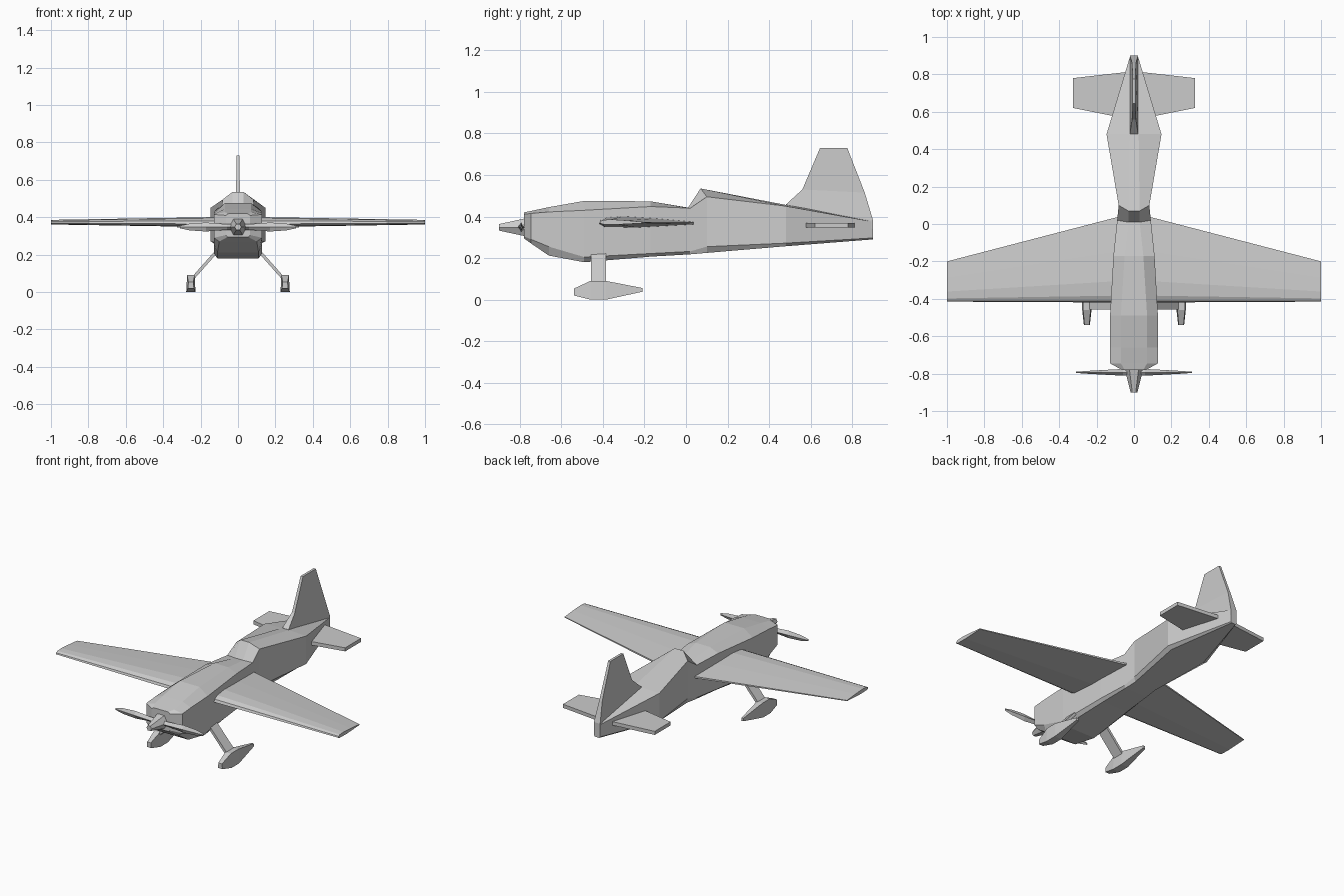
import bpy
import bmesh
import math
from mathutils import Matrix

if "Cube" in bpy.data.objects:
    bpy.data.objects.remove(bpy.data.objects["Cube"])


def make_object(name, bm):
    bmesh.ops.recalc_face_normals(bm, faces=bm.faces)
    mesh = bpy.data.meshes.new(name)
    bm.to_mesh(mesh)
    bm.free()
    obj = bpy.data.objects.new(name, mesh)
    bpy.context.collection.objects.link(obj)
    return obj


def loft(name, rings):
    """Skin a run of equal-length point rings and cap both ends."""
    bm = bmesh.new()
    vs = [[bm.verts.new(p) for p in ring] for ring in rings]
    n = len(rings[0])
    for a, b in zip(vs, vs[1:]):
        for i in range(n):
            j = (i + 1) % n
            bm.faces.new((a[i], a[j], b[j], b[i]))
    bm.faces.new(vs[0])
    bm.faces.new(vs[-1])
    return make_object(name, bm)


# Fuselage stations: y of top, y of sides, top half width, top z,
# side half width, upper side z, lower side z, bottom half width, bottom z
stations = [
    (-.78, -.78, .05, .42, .065, .41, .305, .055, .295),
    (-.745, -.745, .07, .427, .128, .415, .29, .10, .27),
    (-.66, -.66, .07, .445, .128, .422, .255, .11, .212),
    (-.49, -.49, .07, .475, .128, .43, .205, .11, .18),
    (-.17, -.17, .05, .473, .11, .448, .222, .09, .207),
    (.01, .02, .03, .443, .09, .44, .232, .08, .218),
    (.07, .10, .03, .535, .082, .495, .255, .075, .225),
    (.48, .48, .025, .456, .147, .45, .272, .12, .257),
    (.90, .90, .012, .382, .02, .375, .297, .015, .29),
]
rings = []
for yt, ys, a, zt, w, zu, zl, b, zb in stations:
    half = [(a, yt, zt), (w, ys, zu), (w, ys, zl), (b, ys, zb)]
    rings.append(half + [(-x, y, z) for x, y, z in reversed(half)])
loft("fuselage", rings)

# Wing: one airfoil stretched between the tips
airfoil = [(0, -.2), (.015, .35), (.08, .8), (.25, 1), (.6, .65), (1, .1),
           (1, -.25), (.4, -.75), (.06, -.65)]


def wing_ring(x, front, back, z, h):
    return [(x, front + (back - front) * t, z + h * k) for t, k in airfoil]


loft("wing", [wing_ring(-1, -.415, -.2, .372, .014),
              wing_ring(0, -.42, .06, .37, .033),
              wing_ring(1, -.415, -.2, .372, .014)])

# Tailplane: flat tapered slab
loft("tailplane", [[(x, f, .346), (x, f, .369), (x, b, .369), (x, b, .346)]
                   for x, f, b in ((-.325, .62, .78), (0, .555, .817), (.325, .62, .78))])

# Fin: wide root fillet narrowing to a thin blade
loft("tail_fin", [[(-w, f, zf), (w, f, zf), (w, b, zb), (-w, b, zb)]
                  for w, f, zf, b, zb in ((.022, .48, .44, .90, .34),
                                          (.022, .48, .457, .90, .382),
                                          (.010, .56, .53, .86, .515),
                                          (.008, .645, .73, .776, .73))])

# Propeller: diamond section blades swelling at mid length
PROP_Z = .348
blade = [(.31, .007, .003), (.26, .018, .007), (.17, .024, .012), (.06, .015, .018)]
span = [(-x, h, t) for x, h, t in blade] + blade[::-1]
loft("propeller", [[(x, -.793 - t, PROP_Z), (x, -.793, PROP_Z + h),
                    (x, -.793 + t, PROP_Z), (x, -.793, PROP_Z - h)]
                   for x, h, t in span])

# Spinner: six-sided blunt cone
bm = bmesh.new()
bmesh.ops.create_cone(bm, cap_ends=True, segments=6, radius1=.048, radius2=.018, depth=.12,
                      matrix=Matrix.Translation((0, -.84, PROP_Z))
                      @ Matrix.Rotation(math.radians(90), 4, 'X')
                      @ Matrix.Rotation(math.radians(30), 4, 'Z'))
make_object("spinner", bm)

# Landing gear: slanted flat legs and streamlined wheel fairings
fairing = [(-.54, .016, .02, .053), (-.46, .025, 0, .09),
           (-.385, .025, 0, .09), (-.21, .008, .038, .056)]
for side, s in (("left", -1), ("right", 1)):
    loft(f"{side}_gear_leg", [[(s * (x - .011), -.458, z), (s * (x + .011), -.458, z),
                               (s * (x + .011), -.385, z), (s * (x - .011), -.385, z)]
                              for x, z in ((.09, .245), (.245, .07))])
    loft(f"{side}_wheel_fairing",
         [[(s * .252 - w, y, lo), (s * .252 + w, y, lo),
           (s * .252 + w * .8, y, hi), (s * .252 - w * .8, y, hi)]
          for y, w, lo, hi in fairing])
